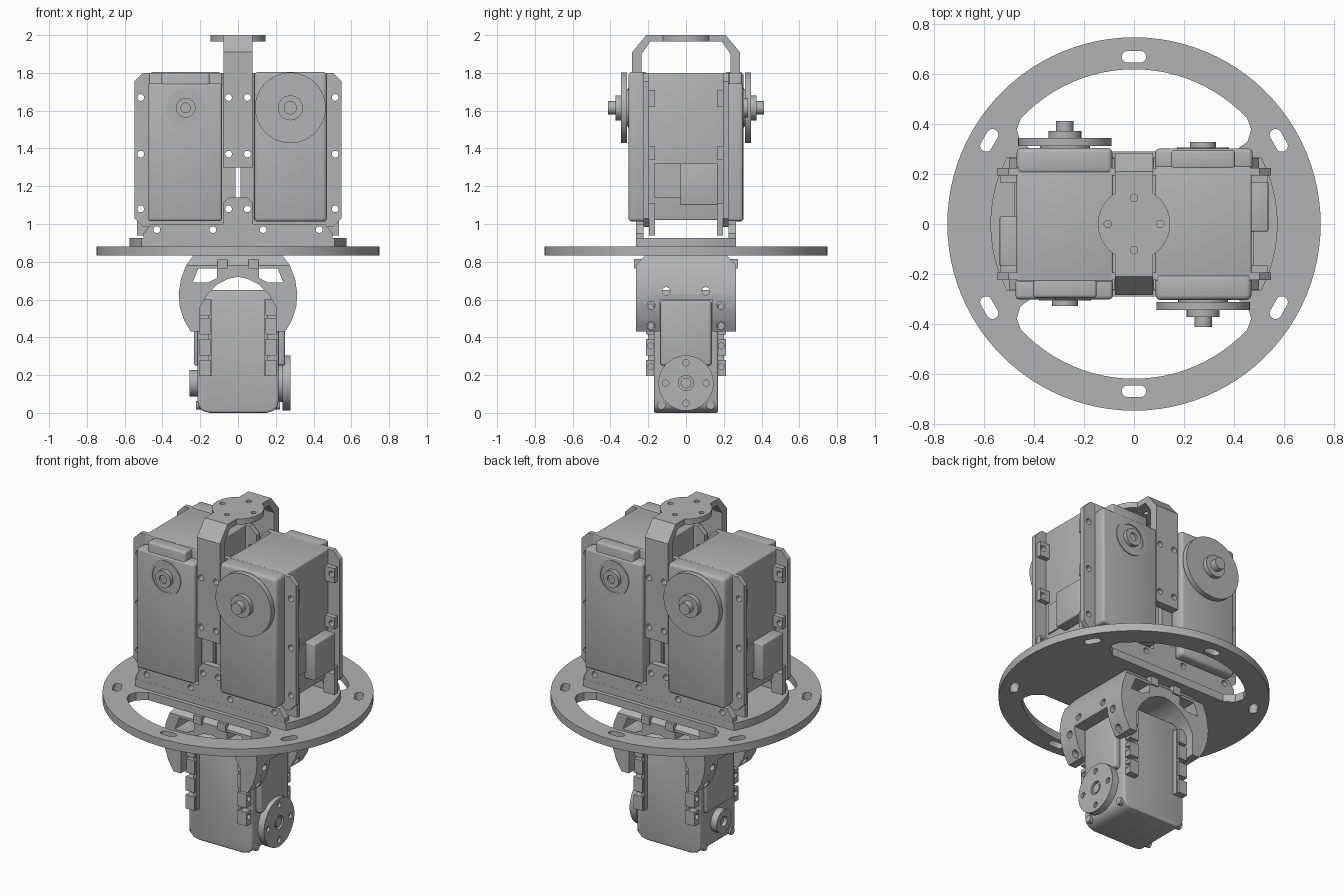
import bpy, bmesh, math
from mathutils import Matrix

if "Cube" in bpy.data.objects:
    bpy.data.objects.remove(bpy.data.objects["Cube"])

grey = bpy.data.materials.new("machined_grey")
grey.use_nodes = True
COLOUR = (0.45, 0.45, 0.45, 1)
grey.diffuse_color = COLOUR
grey.node_tree.nodes["Principled BSDF"].inputs["Base Color"].default_value = COLOUR


def circle(u, v, r, n=32):
    return [(u + r * math.cos(math.tau * i / n), v + r * math.sin(math.tau * i / n)) for i in range(n)]


def rect(u0, u1, v0, v1, chamfer=0):
    c = chamfer
    if not c:
        return [(u0, v0), (u1, v0), (u1, v1), (u0, v1)]
    return [(u0 + c, v0), (u1 - c, v0), (u1, v0 + c), (u1, v1 - c),
            (u1 - c, v1), (u0 + c, v1), (u0, v1 - c), (u0, v0 + c)]


def arc(r, a0, a1, n=24):
    steps = [math.radians(a0 + (a1 - a0) * i / n) for i in range(n + 1)]
    return [(r * math.cos(a), r * math.sin(a)) for a in steps]


def mirrored(half):
    """Close a half outline given from bottom to top on +u."""
    return half + [(-u, v) for u, v in reversed(half) if u]


def apply_mod(obj, mod):
    bpy.ops.object.select_all(action="DESELECT")
    bpy.context.view_layer.objects.active = obj
    obj.select_set(True)
    bpy.ops.object.modifier_apply(modifier=mod.name)


def prism(name, loops, axis, lo, hi, bevel=0):
    """Extrude closed outlines along an axis."""
    place = {"x": lambda u, v, t: (t, u, v), "y": lambda u, v, t: (u, t, v),
             "z": lambda u, v, t: (u, v, t)}[axis]
    bm = bmesh.new()
    for pts in loops:
        a = [bm.verts.new(place(u, v, lo)) for u, v in pts]
        b = [bm.verts.new(place(u, v, hi)) for u, v in pts]
        bm.faces.new(a)
        bm.faces.new(b)
        for i in range(len(pts)):
            j = (i + 1) % len(pts)
            bm.faces.new((a[i], a[j], b[j], b[i]))
    bmesh.ops.recalc_face_normals(bm, faces=bm.faces[:])
    mesh = bpy.data.meshes.new(name)
    bm.to_mesh(mesh)
    bm.free()
    mesh.materials.append(grey)
    obj = bpy.data.objects.new(name, mesh)
    bpy.context.collection.objects.link(obj)
    if bevel:
        mod = obj.modifiers.new("bevel", "BEVEL")
        mod.width, mod.segments, mod.limit_method = bevel, 3, "ANGLE"
        apply_mod(obj, mod)
    return obj


def cut(obj, loops, axis, lo, hi, operation="DIFFERENCE"):
    cutter = prism("cutter", loops, axis, lo, hi)
    cutter.hide_render = True
    mod = obj.modifiers.new("cut", "BOOLEAN")
    mod.operation, mod.solver, mod.object = operation, "EXACT", cutter
    apply_mod(obj, mod)
    bpy.data.objects.remove(cutter)
    return obj


def twin(obj):
    """Repeat a part half a turn about the vertical axis."""
    copy = obj.copy()
    copy.data = obj.data.copy()
    copy.data.transform(Matrix.Rotation(math.pi, 4, "Z"))
    copy.name = "opposite_" + obj.name
    bpy.context.collection.objects.link(copy)


# Round base plate with two large openings and six tangential slots
disc = prism("base_disc", [circle(0, 0, 0.748, 96)], "z", 0.832, 0.88)
opening = arc(0.62, 43, 137) + [(-0.47, 0.38), (-0.455, 0.33), (-0.4, 0.29),
                                (0.4, 0.29), (0.455, 0.33), (0.47, 0.38)]
slots = []
for k in range(6):
    turn = Matrix.Rotation(math.radians(60 * k), 2)
    stadium = [(u + (0.025 if u > 0 else -0.025), v) for u, v in circle(0, 0.67, 0.024, 18)]
    slots.append([tuple(turn @ Matrix(((u, 0), (v, 0))).col[0]) for u, v in stadium])
cut(disc, [opening, [(-u, -v) for u, v in opening]] + slots, "z", 0.7, 1)
side = arc(0.575, -27.5, 27.5)
prism("raised_plate", [side + [(-u, -v) for u, v in side]], "z", 0.878, 0.925)

# Mounting holes shared by the vertical plates
LEVELS = (1.08, 1.37, 1.67)
holes = [circle(x, z, 0.018, 14) for x in (-0.515, -0.05, 0.05, 0.515) for z in LEVELS]
holes += [circle(x, 0.97, 0.018, 14) for x in (-0.43, -0.133, 0.133, 0.43)]

# Lower upright plates
plate = prism("upright_plate", [mirrored([(0.5, 0.88), (0.5, 0.95), (0.46, 1.0), (0.08, 1.0),
              (0.08, 1.11), (0.05, 1.14)])], "y", -0.265, -0.225)
twin(cut(plate, holes, "y", -0.4, 0))

# Top handle strap with round pad
half = [(0.285, 1.3), (0.285, 1.91), (0.21, 2.0)]
inner = [(0.19, 1.965), (0.235, 1.9), (0.235, 1.3)]
strap = prism("top_strap", [half + [(-u, v) for u, v in half[::-1]] +
              [(-u, v) for u, v in inner[::-1]] + inner], "x", -0.077, 0.077)
cut(strap, holes, "y", -0.4, 0.4)
pad = prism("top_pad", [circle(0, 0, 0.145, 48)], "z", 1.966, 2.0)
pins = [circle(u, v, 0.015, 14) for u, v in ((0.105, 0), (-0.105, 0), (0, 0.105), (0, -0.105))]
for part in (strap, pad):
    cut(part, pins, "z", 1.93, 2.1)

# Two large upper servos, half a turn apart
X, Z = 0.277, 1.615
twin(prism("servo_body", [rect(0.085, 0.47, 1.02, 1.8)], "y", -0.23, 0.23, 0.008))
twin(prism("servo_front_cover", [rect(0.087, 0.47, 1.012, 1.805)], "y", -0.305, -0.2, 0.02))
twin(prism("servo_back_cover", [rect(0.085, 0.475, 1.015, 1.745)], "y", 0.22, 0.302, 0.015))
twin(prism("servo_back_crown", [rect(0.15, 0.405, 1.6, 1.8)], "y", 0.22, 0.296, 0.012))
back_ring = prism("servo_back_ring", [circle(X, Z, 0.104)], "y", 0.29, 0.307)
twin(cut(back_ring, [circle(X, Z, 0.085)], "y", 0.303, 0.4))
back_shaft = prism("servo_back_shaft", [circle(X, Z, 0.052)], "y", 0.29, 0.328)
twin(cut(back_shaft, [circle(X, Z, 0.025)], "y", 0.315, 0.4))
twin(prism("output_wheel", [circle(X, Z, 0.187, 64)], "y", -0.345, -0.312))
twin(prism("output_spacer", [circle(X, Z, 0.1)], "y", -0.315, -0.29))
twin(prism("output_hub", [circle(X, Z, 0.066)], "y", -0.372, -0.34))
twin(prism("output_shaft", [circle(X, Z, 0.035)], "y", -0.412, -0.36))
for end in (-1, 1):
    lo, hi = sorted((end * 0.195, end * 0.225))
    ear = prism("servo_mounting_ear", [rect(0.012, 0.548, 0.985, 1.8, 0.045)], "y", lo, hi)
    twin(cut(ear, holes, "y", -0.4, 0.4))
    lo, hi = sorted((end * 0.165, end * 0.197))
    clips = [rect(0.46, 0.535, z0, z1) for z0, z1 in ((0.94, 1.11), (1.34, 1.41), (1.62, 1.71))]
    twin(cut(prism("servo_ear_clips", clips, "y", lo, hi), holes, "y", -0.4, 0.4))
twin(prism("cable_socket", [rect(-0.03, 0.17, 1.1, 1.32)], "x", 0.45, 0.538, 0.006))
twin(prism("socket_step", [rect(-0.17, -0.03, 1.14, 1.32)], "x", 0.45, 0.478))

# Hanging fork bracket below the disc
outer = [(0.2, 0.43), (0.25, 0.43), (0.285, 0.49), (0.308, 0.56), (0.314, 0.63),
         (0.302, 0.71), (0.275, 0.78), (0.235, 0.835)]
arch = [(-0.2, 0.56), (-0.165, 0.625), (-0.11, 0.68), (-0.05, 0.71), (0, 0.72),
        (0.05, 0.71), (0.11, 0.68), (0.165, 0.625), (0.2, 0.56)]
fork = prism("fork_bracket", [outer + [(-u, v) for u, v in outer[::-1]] + arch], "y", -0.3, 0.3)
cut(fork, [mirrored([(0.14, 0.4), (0.265, 0.4), (0.265, 0.78), (0.21, 0.84)])[:4] +
           [(-0.21, 0.84), (-0.265, 0.78), (-0.265, 0.4), (-0.14, 0.4), (-0.14, 0.6), (0.14, 0.6)]],
    "x", -0.5, 0.5, "INTERSECT")
window = [(0.11, 0.765), (0.11, 0.715), (0.16, 0.69), (0.24, 0.69), (0.21, 0.765)]
cut(fork, [window, [(-u, v) for u, v in window]], "y", -0.5, 0.5)
screws = [circle(s * u, v, 0.021, 16) for s in (-1, 1) for u, v in ((0.185, 0.57), (0.185, 0.46), (0.105, 0.645))]
cut(fork, screws, "x", -0.5, 0.5)
prism("fork_pegs", [rect(s * 0.082 - 0.027, s * 0.082 + 0.027, 0.765, 0.815) for s in (-1, 1)],
      "y", -0.275, 0.275)

# Small lower servo with rounded foot
foot = [(0.15, 0.0), (0.185, 0.01), (0.207, 0.03), (0.215, 0.065), (0.215, 0.57), (0.16, 0.65)]
prism("small_servo_body", [mirrored(foot)], "y", -0.17, 0.17, 0.012)
prism("small_servo_cover", [rect(-0.135, 0.135, 0.25, 0.597)], "x", 0.2, 0.25, 0.015)
prism("small_servo_back_cover", [rect(-0.135, 0.135, 0.25, 0.597)], "x", -0.232, -0.2, 0.01)
horn = prism("small_servo_horn", [circle(0, 0.158, 0.146, 48)], "x", 0.235, 0.278)
dots = [circle(u, 0.158 + v, 0.017, 14) for u, v in ((0.107, 0), (-0.107, 0), (0, 0.107), (0, -0.107))]
cut(horn, dots + [circle(0, 0.158, 0.04)], "x", 0.262, 0.4)
prism("horn_screw", [circle(0, 0.158, 0.028)], "x", 0.22, 0.274)
prism("horn_spacer", [circle(0, 0.158, 0.1)], "x", 0.2, 0.24)
boss = prism("small_servo_boss", [circle(0, 0.158, 0.07)], "x", -0.256, -0.2)
cut(boss, [circle(0, 0.158, 0.03)], "x", -0.4, -0.235)
for s in (-1, 1):
    prism("foot_screws", [circle(u, 0.04, 0.022, 16) for u in (-0.13, 0.13)],
          "x", *sorted((s * 0.19, s * 0.222)))

# Clip rails down both edges of the small servo
for sx in (-1, 1):
    for sy in (-1, 1):
        y0, y1 = sorted((sy * 0.165, sy * 0.212))
        steps = [rect(y0, y1, z, z + 0.085) for z in (0.195, 0.305, 0.415, 0.515)]
        rail = prism("clip_rail", steps, "x", *sorted((sx * 0.145, sx * 0.205)))
        cut(rail, [circle(sy * 0.187, z, 0.016, 14) for z in (0.245, 0.355, 0.46, 0.56)], "x", -0.4, 0.4)
        prism("rail_web", [rect(*sorted((sy * 0.165, sy * 0.2)), 0.195, 0.6)],
              "x", *sorted((sx * 0.14, sx * 0.16)))

# Smooth round parts while keeping hard edges
bpy.ops.object.select_all(action="DESELECT")
for obj in bpy.context.scene.objects:
    if obj.type == "MESH":
        obj.select_set(True)
        bpy.context.view_layer.objects.active = obj
bpy.ops.object.shade_smooth_by_angle(angle=math.radians(30))
